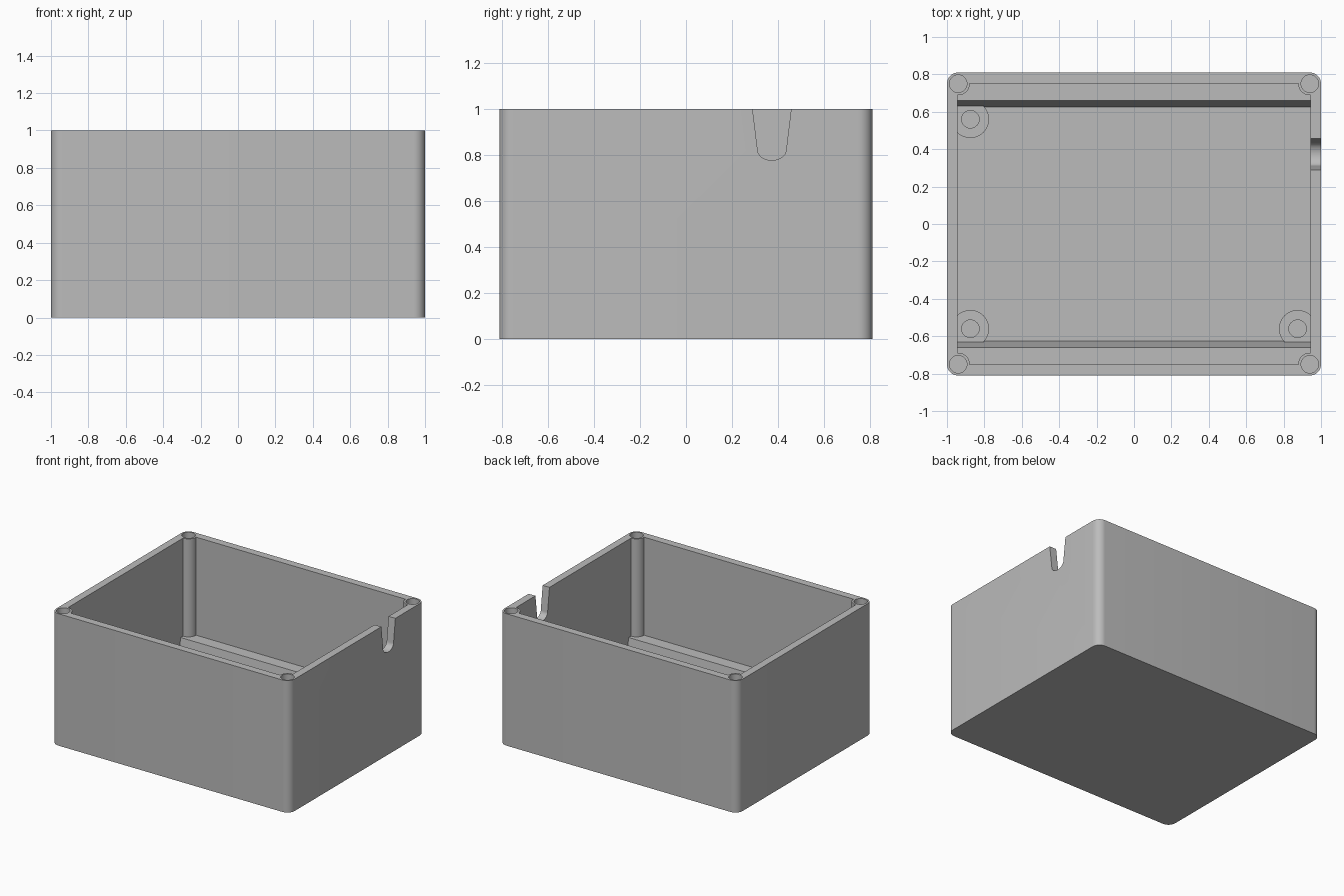
import bpy
import math

if "Cube" in bpy.data.objects:
    bpy.data.objects.remove(bpy.data.objects["Cube"], do_unlink=True)

HX, HY, HEIGHT = 1.0, 0.81, 1.0      # outer half sizes and height
IX, IY = 0.943, 0.752                # inner half sizes
FLOOR, LEDGE = 0.06, 0.257           # floor and ledge levels
POST_X, POST_Y, CORNER = 0.94, 0.75, 0.06
BOSS_X, BOSS_Y, BOSS_TOP = 0.875, 0.56, 0.1
HOLE = 0.047

grey = bpy.data.materials.new("grey_plastic")
grey.use_nodes = True
grey.diffuse_color = (0.5, 0.5, 0.5, 1)
grey.node_tree.nodes["Principled BSDF"].inputs["Base Color"].default_value = (0.5, 0.5, 0.5, 1)


def prism(name, profile, start, end, axis="z"):
    """Extrude a closed counter-clockwise profile along z (x, y) or x (y, z)."""
    def place(p, h):
        return (p[0], p[1], h) if axis == "z" else (h, p[0], p[1])
    n = len(profile)
    verts = [place(p, h) for h in (start, end) for p in profile]
    faces = [list(range(n))[::-1], list(range(n, 2 * n))]
    faces += [[i, (i + 1) % n, n + (i + 1) % n, n + i] for i in range(n)]
    mesh = bpy.data.meshes.new(name)
    mesh.from_pydata(verts, [], faces)
    mesh.materials.append(grey)
    obj = bpy.data.objects.new(name, mesh)
    bpy.context.collection.objects.link(obj)
    return obj


def arc(cx, cy, r, a0, a1, steps, ry=None):
    angles = [math.radians(a0 + (a1 - a0) * i / steps) for i in range(steps + 1)]
    return [(cx + r * math.cos(a), cy + (ry or r) * math.sin(a)) for a in angles]


def cylinder(name, x, y, r, z0, z1):
    return prism(name, arc(x, y, r, 0, 360, 48)[:-1], z0, z1)


def cut(target, cutter):
    """Subtract the cutter from the target, then discard the cutter."""
    mod = target.modifiers.new("cut", "BOOLEAN")
    mod.operation = "DIFFERENCE"
    mod.solver = "EXACT"
    mod.object = cutter
    cutter.hide_render = True
    bpy.context.view_layer.objects.active = target
    bpy.ops.object.modifier_apply(modifier=mod.name)
    bpy.data.objects.remove(cutter, do_unlink=True)


corners = [(1, 1), (-1, 1), (-1, -1), (1, -1)]
boss_corners = corners[1:]

# Outer body with rounded upright edges
outline = []
for i, (sx, sy) in enumerate(corners):
    outline += arc(sx * (HX - CORNER), sy * (HY - CORNER), CORNER, 90 * i, 90 * i + 90, 10)
box = prism("open_box", outline, 0, HEIGHT)

# Cavity leaving a floor and a sloped ledge along the front and back
half = [(0.625, FLOOR), (0.66, LEDGE), (IY, LEDGE), (IY, HEIGHT + 0.1)]
profile = half + [(-y, z) for y, z in reversed(half)]
cavity = prism("cavity_cutter", profile, -IX, IX, axis="x")

# Corner posts and three floor bosses stay solid
for sx, sy in corners:
    cut(cavity, cylinder("corner_post", sx * POST_X, sy * POST_Y, 0.0615, -0.1, HEIGHT + 0.2))
for sx, sy in boss_corners:
    cut(cavity, cylinder("floor_boss", sx * BOSS_X, sy * BOSS_Y, 0.1, -0.1, BOSS_TOP))
cut(box, cavity)

# Screw holes in the posts and bosses
for sx, sy in corners:
    cut(box, cylinder("post_hole", sx * POST_X, sy * POST_Y, HOLE, HEIGHT - 0.35, HEIGHT + 0.1))
for sx, sy in boss_corners:
    cut(box, cylinder("boss_hole", sx * BOSS_X, sy * BOSS_Y, HOLE, 0.04, BOSS_TOP + 0.1))

# Tapered cable notch in the side wall
MID = 0.373
notch = arc(MID, 0.822, 0.062, 180, 360, 20, ry=0.045)
notch += [(MID + 0.096, 1.1), (MID - 0.096, 1.1)]
cut(box, prism("notch_cutter", notch, 0.9, 1.1, axis="x"))

# Smooth round surfaces, sharp edges
bpy.ops.object.select_all(action="DESELECT")
box.select_set(True)
bpy.context.view_layer.objects.active = box
bpy.ops.object.shade_smooth_by_angle(angle=math.radians(30))
